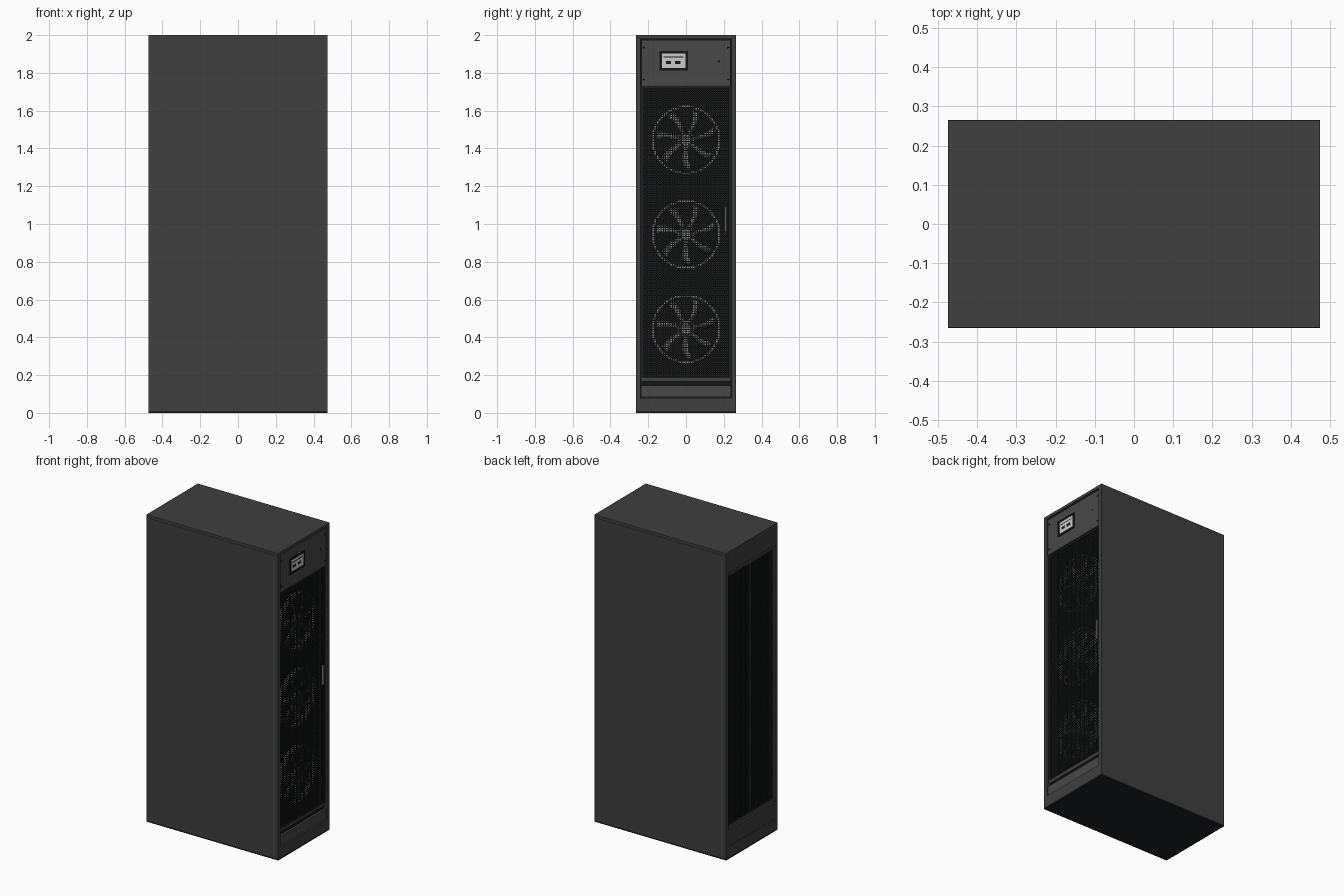
import bpy, bmesh, math

if "Cube" in bpy.data.objects:
    bpy.data.objects.remove(bpy.data.objects["Cube"])

X, Y, H = 0.475, 0.265, 2.0


def material(name, v, tint=(1, 1, 1)):
    m = bpy.data.materials.new(name)
    m.diffuse_color = (v * tint[0], v * tint[1], v * tint[2], 1)
    m.use_nodes = True
    m.node_tree.nodes["Principled BSDF"].inputs["Base Color"].default_value = m.diffuse_color
    return m


BODY = material("body_grey", 0.05)
PANEL = material("panel_grey", 0.065)
DARK = material("dark_lining", 0.014, (0.85, 1.05, 1.1))
MESH = material("mesh_black", 0.014, (0.85, 1.05, 1.1))
FAN = material("fan_grey", 0.25)
BLACK = material("bezel_black", 0.008)
SCREEN = material("screen_light", 0.65)
METAL = material("metal", 0.3)


def finish(name, bm, mat, smooth=False):
    bmesh.ops.recalc_face_normals(bm, faces=bm.faces[:])
    me = bpy.data.meshes.new(name)
    bm.to_mesh(me)
    bm.free()
    me.materials.append(mat)
    ob = bpy.data.objects.new(name, me)
    bpy.context.collection.objects.link(ob)
    if smooth:
        bpy.context.view_layer.objects.active = ob
        ob.select_set(True)
        bpy.ops.object.shade_smooth_by_angle(angle=math.radians(35))
        ob.select_set(False)
    return ob


def boxes(name, items, mat, bevel=0):
    """One object from boxes given as (x0, x1, y0, y1, z0, z1)."""
    bm = bmesh.new()
    for x0, x1, y0, y1, z0, z1 in items:
        v = [bm.verts.new((x, y, z)) for x in (x0, x1) for y in (y0, y1) for z in (z0, z1)]
        for f in ((0, 1, 3, 2), (4, 6, 7, 5), (0, 4, 5, 1), (2, 3, 7, 6), (0, 2, 6, 4), (1, 5, 7, 3)):
            bm.faces.new([v[i] for i in f])
    ob = finish(name, bm, mat)
    if bevel:
        mod = ob.modifiers.new("bevel", 'BEVEL')
        mod.width, mod.segments = bevel, 2
    return ob


def grille(name, x, y0, y1, z0, z1, pitch=0.012, w=0.0045):
    """Perforated sheet: crossing bars."""
    ny, nz = round((y1 - y0) / pitch), round((z1 - z0) / pitch)
    bars = []
    for i in range(ny + 1):
        y = y0 + (y1 - y0) * i / ny
        bars.append((x - .0015, x + .0015, y - w / 2, y + w / 2, z0, z1))
    for i in range(nz + 1):
        z = z0 + (z1 - z0) * i / nz
        bars.append((x - .0014, x + .0014, y0, y1, z - w / 2, z + w / 2))
    return boxes(name, bars, MESH)


def frame(name, x0, x1, y0, y1, z0, z1, w, mat):
    """Rectangular border facing along x."""
    return boxes(name, [(x0, x1, y0, y0 + w, z0, z1), (x0, x1, y1 - w, y1, z0, z1),
                        (x0, x1, y0 + w, y1 - w, z0, z0 + w), (x0, x1, y0 + w, y1 - w, z1 - w, z1)], mat)


def lathe(name, profile, y, z, mat, n=48):
    """Ring spun about the x axis from a closed (x, r) profile."""
    bm = bmesh.new()
    rings = [[bm.verts.new((px, y + r * math.cos(2 * math.pi * i / n), z + r * math.sin(2 * math.pi * i / n)))
              for px, r in profile] for i in range(n)]
    k = len(profile)
    for i in range(n):
        a, b = rings[i], rings[(i + 1) % n]
        for j in range(k):
            bm.faces.new((a[j], a[(j + 1) % k], b[(j + 1) % k], b[j]))
    return finish(name, bm, mat, True)


def disc(name, x, depth, r, y, z, mat, n=24):
    bm = bmesh.new()
    bmesh.ops.create_cone(bm, cap_ends=True, segments=n, radius1=r, radius2=r * .9, depth=depth)
    for v in bm.verts:
        v.co = (x + v.co.z, y + v.co.x, z + v.co.y)
    return finish(name, bm, mat, True)


# Cabinet shell
posts = [(sx * X - .02 * (sx > 0), sx * X + .02 * (sx < 0), sy * Y - .025 * (sy > 0), sy * Y + .025 * (sy < 0), .01, 1.98)
         for sx in (-1, 1) for sy in (-1, 1)]
boxes("corner_posts", posts, BODY)
for s, n in ((-1, "front"), (1, "rear")):
    a, b = sorted((s * (Y - .02), s * Y))
    boxes(n + "_side_panel", [(-X + .02, X - .02, a, b, .01, 1.98)], BODY)
boxes("top_cover", [(-X, X, -Y, Y, 1.98, H)], BODY, .002)
boxes("base_plate", [(-X, X, -Y, Y, 0, .01)], DARK)
boxes("plinth", [(X - .02, X, -Y + .025, Y - .025, .01, .08),
                 (-X, -X + .02, -Y + .025, Y - .025, .01, .08)], BODY)

# Fan end: linings, lower panel, control panel
boxes("fan_bay_lining", [(X - .08, X - .07, -Y + .02, Y - .02, .01, 1.98)], DARK)
boxes("lower_panel", [(X - .02, X - .006, -.238, .238, .083, .145)], PANEL, .002)
boxes("door_sill", [(X - .025, X - .012, -.238, .238, .165, .185)], BODY, .002)
boxes("sill_gap", [(X - .03, X - .02, -.24, .24, .14, .17)], BLACK)
boxes("control_panel", [(X - .02, X - .005, -.236, .236, 1.73, 1.974)], PANEL, .002)
frame("control_panel_seam", X - .03, X - .018, -.24, .24, 1.72, 1.98, .01, BLACK)
frame("display_bezel", X - .006, X, -.14, .01, 1.812, 1.916, .013, BLACK)
boxes("display_screen", [(X - .006, X - .002, -.127, -.003, 1.825, 1.903)], SCREEN)
boxes("display_marks", [(X - .003, X - .001, -.107, -.08, 1.848, 1.863),
                        (X - .003, X - .001, -.057, -.03, 1.848, 1.863),
                        (X - .003, X - .001, -.118, -.012, 1.882, 1.886)], BLACK)
for i, (y, z) in enumerate([(-.222, 1.935), (.222, 1.935), (-.222, 1.765), (.222, 1.765), (.175, 1.86)]):
    disc("panel_screw_%d" % i, X - .004, .004, .005, y, z, BLACK, 12)

# Perforated fan door and its handle
grille("fan_door_mesh", X - .02, -.228, .228, .19, 1.725)
frame("fan_door_frame", X - .026, X - .014, -.24, .24, .18, 1.73, .012, DARK)
boxes("door_handle", [(X - .014, X - .004, .206, .214, .96, 1.09)], METAL, .002)
boxes("handle_recess", [(X - .022, X - .014, .198, .222, .94, 1.11)], BLACK)

# Three axial fans
FX = X - .042
for k, zc in enumerate((.445, .945, 1.445)):
    lathe("fan_ring_%d" % k, [(FX - .028, .17), (FX + .01, .17), (FX + .01, .183), (FX - .028, .183)], 0, zc, FAN, 64)
    disc("fan_hub_%d" % k, FX - .006, .028, .034, 0, zc, FAN, 32)
    lathe("fan_hub_ring_%d" % k, [(FX - .016, .037), (FX + .009, .037), (FX + .009, .043), (FX - .016, .043)], 0, zc, FAN)
    bm = bmesh.new()
    for b in range(7):
        base = math.radians(8 + b * 360 / 7)
        rows = []
        for i in range(6):
            t = i / 5
            r = .034 + .128 * t
            half = .011 + .011 * t
            mid = base + .16 * t * t
            rows.append([bm.verts.new((FX + s * (.008 - .003 * t), r * math.cos(mid + s * half / r),
                                       zc + r * math.sin(mid + s * half / r))) for s in (-1, 0, 1)])
        for p, q in zip(rows, rows[1:]):
            for j in (0, 1):
                bm.faces.new((p[j], p[j + 1], q[j + 1], q[j]))
    ob = finish("fan_blades_%d" % k, bm, FAN, True)
    mod = ob.modifiers.new("thickness", 'SOLIDIFY')
    mod.thickness, mod.offset = .003, 0

# Opposite end: top and bottom panels, twin perforated doors
boxes("intake_lining", [(-X + .045, -X + .055, -Y + .02, Y - .02, .01, 1.98)], DARK)
boxes("intake_top_panel", [(-X + .003, -X + .02, -.24, .24, 1.86, 1.98)], BODY)
boxes("intake_bottom_panel", [(-X + .003, -X + .02, -.24, .24, .08, .185)], BODY)
boxes("intake_rails", [(-X + .008, -X + .022, -.24, .24, z, z + .014) for z in (.19, 1.838)], PANEL, .002)
for n, y0, y1 in (("near", -.237, -.003), ("far", .003, .237)):
    frame("intake_door_frame_" + n, -X + .014, -X + .026, y0, y1, .206, 1.836, .012, DARK)
    grille("intake_door_mesh_" + n, -X + .02, y0 + .012, y1 - .012, .218, 1.824)
boxes("intake_door_divider", [(-X + .012, -X + .026, -.003, .003, .206, 1.836)], PANEL)
